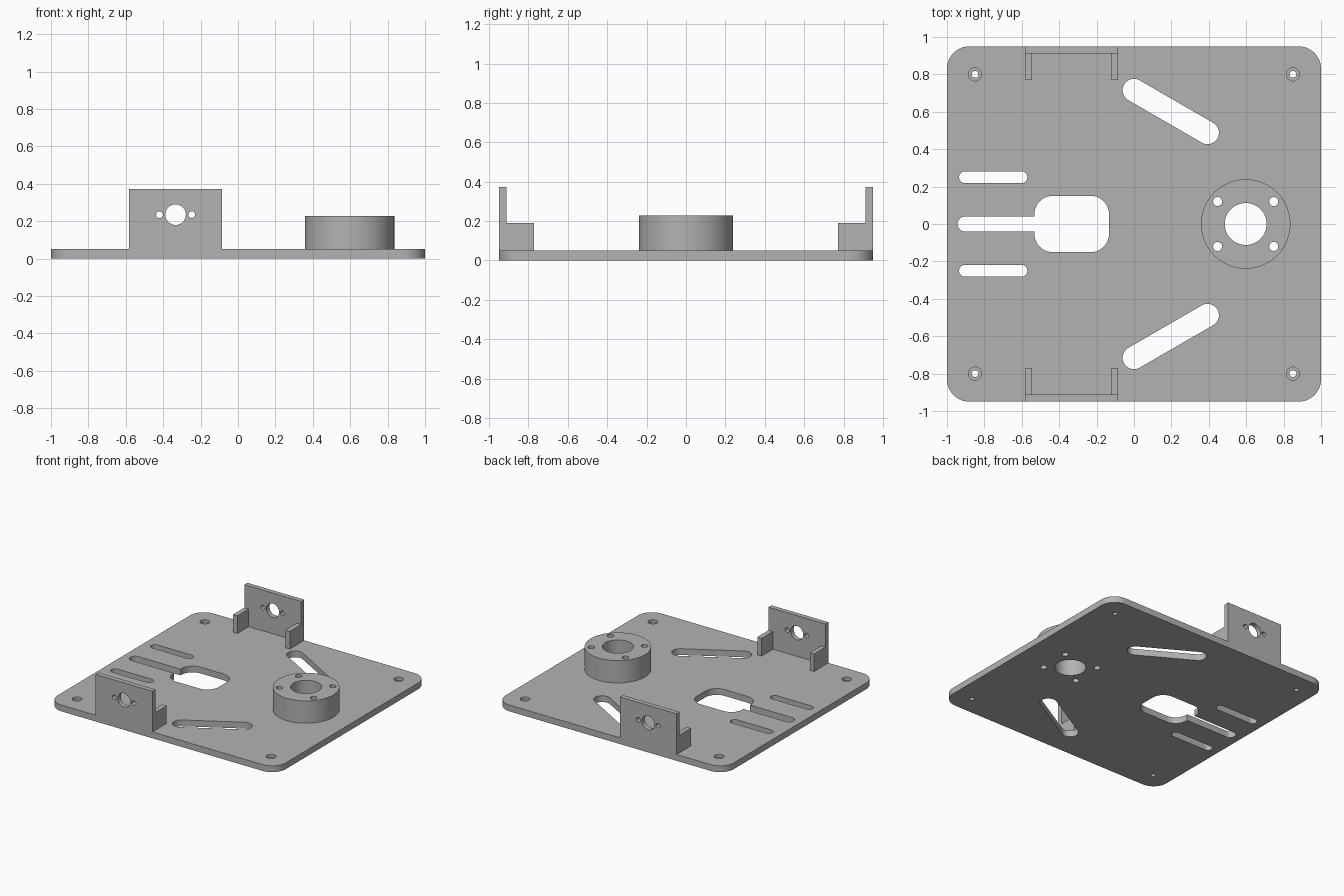
import bpy
import bmesh
from math import cos, sin, pi, atan2, hypot
from mathutils import Matrix, Vector

default = bpy.data.objects.get("Cube")
if default:
    bpy.data.objects.remove(default, do_unlink=True)

GREY = (0.45, 0.45, 0.45, 1)
metal = bpy.data.materials.new("plain grey")
metal.use_nodes = True
metal.diffuse_color = GREY
metal.node_tree.nodes["Principled BSDF"].inputs["Base Color"].default_value = GREY

THICK = 0.05        # plate thickness
OUT = 0.95          # half depth of the plate


def rounded_rect(w, h, r, steps=12):
    """Counter-clockwise outline of a rectangle with rounded corners."""
    points = []
    corners = [(1, 1), (-1, 1), (-1, -1), (1, -1)]
    for i, (sx, sy) in enumerate(corners):
        for k in range(steps + 1):
            a = (i + k / steps) * pi / 2
            p = Vector((sx * (w / 2 - r) + r * cos(a), sy * (h / 2 - r) + r * sin(a), 0))
            if not points or (p - points[-1]).length > 1e-5:
                points.append(p)
    if (points[0] - points[-1]).length < 1e-5:
        points.pop()
    return points


def prism(name, outline, z0, z1, matrix=Matrix()):
    """Extrude an outline from z0 to z1, then place it."""
    bm = bmesh.new()
    face = bm.faces.new([bm.verts.new(p + Vector((0, 0, z0))) for p in outline])
    top = bmesh.ops.extrude_face_region(bm, geom=[face])["geom"]
    verts = [v for v in top if isinstance(v, bmesh.types.BMVert)]
    bmesh.ops.translate(bm, verts=verts, vec=(0, 0, z1 - z0))
    bm.transform(matrix)
    bmesh.ops.recalc_face_normals(bm, faces=bm.faces)
    mesh = bpy.data.meshes.new(name)
    bm.to_mesh(mesh)
    bm.free()
    mesh.materials.append(metal)
    obj = bpy.data.objects.new(name, mesh)
    bpy.context.collection.objects.link(obj)
    return obj


def box(name, x0, x1, y0, y1, z0, z1):
    outline = [Vector(p) for p in ((x0, y0, 0), (x1, y0, 0), (x1, y1, 0), (x0, y1, 0))]
    return prism(name, outline, z0, z1)


def activate(obj):
    bpy.ops.object.select_all(action="DESELECT")
    obj.select_set(True)
    bpy.context.view_layer.objects.active = obj


def cut(obj, outline, z0, z1, matrix):
    cutter = prism("cutter", outline, z0, z1, matrix)
    cutter.hide_render = True
    mod = obj.modifiers.new("cut", "BOOLEAN")
    mod.operation, mod.solver, mod.object = "DIFFERENCE", "EXACT", cutter
    activate(obj)
    bpy.ops.object.modifier_apply(modifier=mod.name)
    bpy.data.objects.remove(cutter, do_unlink=True)


def hole(obj, x, y, r, z0=-0.1, z1=0.5):
    cut(obj, rounded_rect(2 * r, 2 * r, r), z0, z1, Matrix.Translation((x, y, 0)))


def slot(obj, x0, y0, x1, y1, r):
    """Round-ended slot between two end centres."""
    place = (Matrix.Translation(((x0 + x1) / 2, (y0 + y1) / 2, 0))
             @ Matrix.Rotation(atan2(y1 - y0, x1 - x0), 4, "Z"))
    length = hypot(x1 - x0, y1 - y0) + 2 * r
    cut(obj, rounded_rect(length, 2 * r, r), -0.1, 0.5, place)


def finish(obj, mirror=False):
    activate(obj)
    if mirror:
        mod = obj.modifiers.new("mirror", "MIRROR")
        mod.use_axis = (False, True, False)
        bpy.ops.object.modifier_apply(modifier=mod.name)
    bpy.ops.object.shade_smooth_by_angle(angle=pi / 6)


# Base plate and round motor boss
plate = prism("base_plate", rounded_rect(2, 2 * OUT, 0.12), 0, THICK)
BOSS_X = 0.597
boss = prism("round_boss", rounded_rect(0.478, 0.478, 0.239, 20), THICK, 0.227,
             Matrix.Translation((BOSS_X, 0, 0)))

# Bore and bolt holes run through both boss and plate
for part in (plate, boss):
    hole(part, BOSS_X, 0, 0.112)
    for sx in (-1, 1):
        for sy in (-1, 1):
            hole(part, BOSS_X + sx * 0.15, sy * 0.12, 0.024)

# Counterbored corner holes, side slots and slanted slots
for sy in (-1, 1):
    for sx in (-1, 1):
        hole(plate, sx * 0.85, sy * 0.8, 0.018)
        hole(plate, sx * 0.85, sy * 0.8, 0.035, z0=0.025)
    slot(plate, -0.903, sy * 0.25, -0.602, sy * 0.25, 0.032)
    slot(plate, 0, sy * 0.715, 0.393, sy * 0.488, 0.061)

# Central pocket with its long slot
cut(plate, rounded_rect(0.4, 0.302, 0.1), -0.1, 0.5, Matrix.Translation((-0.333, 0, 0)))
slot(plate, -0.902, 0, -0.4, 0, 0.041)

# Upright brackets at both edges, each with a sensor opening and two ribs
MID, HALF, WALL = -0.334, 0.249, 0.038
wall = box("bracket_walls", MID - HALF, MID + HALF, OUT - WALL, OUT, THICK, 0.373)
upright = Matrix.Rotation(pi / 2, 4, "X")
for dx, r in ((0, 0.055), (-0.086, 0.018), (0.086, 0.018)):
    cut(wall, rounded_rect(2 * r, 2 * r, r), -1.2, -0.8,
        Matrix.Translation((MID + dx, 0, 0.235)) @ upright @ Matrix.Identity(4))
ribs = [box("bracket_ribs_right", MID - HALF, MID - HALF + WALL,
            0.771, OUT - WALL, THICK, 0.19),
        box("bracket_ribs_left", MID + HALF - WALL, MID + HALF,
            0.771, OUT - WALL, THICK, 0.19)]

for part in (plate, boss):
    finish(part)
for part in [wall] + ribs:
    finish(part, mirror=True)
